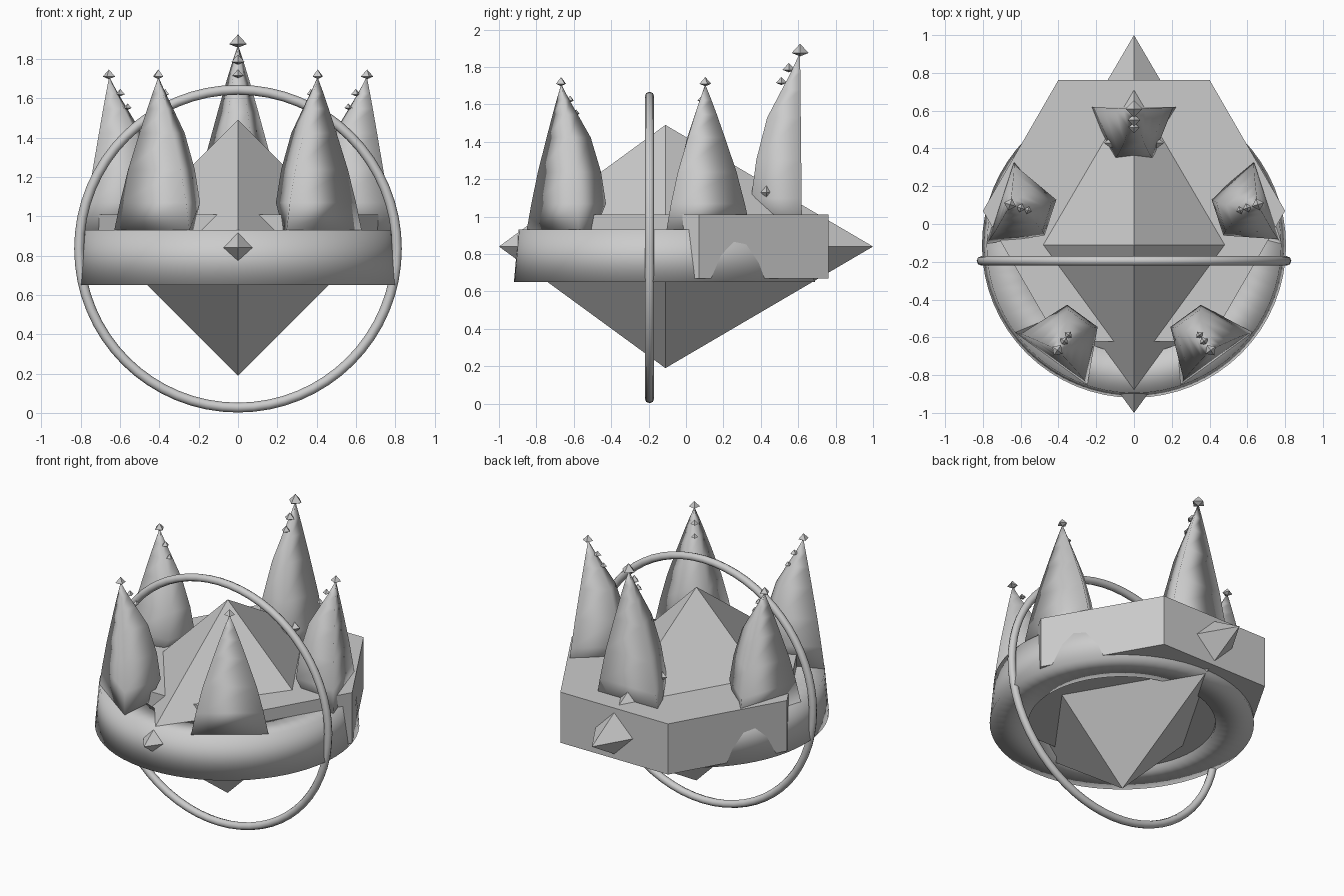
import bpy, bmesh, math
from mathutils import Matrix, Vector

cube = bpy.data.objects.get("Cube")
if cube:
    bpy.data.objects.remove(cube, do_unlink=True)

grey = bpy.data.materials.new("plain_grey")
grey.use_nodes = True
colour = (0.6, 0.6, 0.6, 1)
grey.diffuse_color = colour
grey.node_tree.nodes["Principled BSDF"].inputs["Base Color"].default_value = colour

CENTRE_Y = -0.11
BAND_TOP = 0.93


def make(name, bm, smooth=False):
    bmesh.ops.recalc_face_normals(bm, faces=bm.faces)
    mesh = bpy.data.meshes.new(name)
    bm.to_mesh(mesh)
    bm.free()
    mesh.materials.append(grey)
    for p in mesh.polygons:
        p.use_smooth = smooth
    obj = bpy.data.objects.new(name, mesh)
    bpy.context.scene.collection.objects.link(obj)
    return obj


def loft(bm, loops, close=False):
    """Skin a list of equal-length point loops, capping the ends unless closed."""
    rings = [[bm.verts.new(p) for p in loop] for loop in loops]
    pairs = list(zip(rings, rings[1:]))
    if close:
        pairs.append((rings[-1], rings[0]))
    else:
        bm.faces.new(rings[0])
        bm.faces.new(rings[-1])
    n = len(rings[0])
    for a, b in pairs:
        for i in range(n):
            j = (i + 1) % n
            bm.faces.new((a[i], a[j], b[j], b[i]))


def revolve(name, profile, steps, matrix, smooth):
    """Turn a closed (radius, height) profile around z, then place it."""
    bm = bmesh.new()
    loops = []
    for k in range(steps):
        a = math.tau * k / steps
        loops.append([(r * math.cos(a), r * math.sin(a), h) for r, h in profile])
    loft(bm, loops, close=True)
    bm.transform(matrix)
    return make(name, bm, smooth)


def octahedron(name, centre, x, front, back, up, down, turn=0.0):
    bm = bmesh.new()
    sides = [bm.verts.new(p) for p in ((x, 0, 0), (0, back, 0), (-x, 0, 0), (0, -front, 0))]
    for tip in (up, -down):
        v = bm.verts.new((0, 0, tip))
        for i in range(4):
            bm.faces.new((sides[i], sides[(i + 1) % 4], v))
    bm.transform(Matrix.Translation(centre) @ Matrix.Rotation(turn, 4, "Z"))
    return make(name, bm)


# Crown band with a slightly tapered wall
revolve("crown_band", [(0.57, 0.65), (0.805, 0.65), (0.78, BAND_TOP), (0.57, BAND_TOP)],
        64, Matrix.Translation((0, CENTRE_Y - 0.005, 0)), True)

# Upright hoop
tube = [(0.808 + 0.025 * math.cos(math.tau * i / 8), 0.025 * math.sin(math.tau * i / 8))
        for i in range(8)]
revolve("upright_hoop", tube, 64,
        Matrix.Translation((0, -0.195, 0.835)) @ Matrix.Rotation(math.pi / 2, 4, "X"), True)

# Hexagonal block
bm = bmesh.new()
bmesh.ops.create_cone(bm, cap_ends=True, segments=6, radius1=0.8, radius2=0.8, depth=0.34,
                      matrix=Matrix.Translation((0, 0.07, 0.84)) @ Matrix.Rotation(math.pi / 2, 4, "Z"))
# Put a corner on the x axis whichever way the primitive starts
corner = max(bm.verts, key=lambda v: v.co.x).co
if corner.x < 0.75:
    bmesh.ops.rotate(bm, verts=bm.verts, cent=(0, 0.07, 0), matrix=Matrix.Rotation(math.pi / 6, 3, "Z"))
make("hexagonal_block", bm)

# Large central jewel
octahedron("central_jewel", (0, CENTRE_Y, 0.84), 0.65, 0.89, 1.11, 0.65, 0.65)

# Spikes: (height share, half width share, inward depth)
SECTIONS = [(0, 1, 0.20), (0.18, 0.88, 0.27), (0.4, 0.7, 0.24), (0.64, 0.44, 0.18),
            (0.8, 0.26, 0.10), (0.9, 0.14, 0.05), (1, 0.01, 0.006)]


def spike(name, angle, apex, apex_radius, base_radius, half_width, gem):
    out = Vector((math.cos(angle), math.sin(angle), 0))
    side = Vector((-out.y, out.x, 0))
    middle = Vector((0, CENTRE_Y, 0))

    def place(radius, across, z):
        return middle + out * radius + side * across + Vector((0, 0, z))

    loops = []
    for share, width, depth in SECTIONS:
        z = BAND_TOP + (apex - BAND_TOP) * share
        r = base_radius + (apex_radius - base_radius) * share
        w = half_width * width
        loops.append([place(r, -w, z), place(r, w, z),
                      place(r - depth, w * 0.48, z), place(r - depth, -w * 0.48, z)])
    bm = bmesh.new()
    loft(bm, loops)
    make(name, bm, True)

    # Small gems on the tip and down the inner ridge
    for i, (inward, drop, size) in enumerate([(0, 0, 1), (0.06, 0.09, 0.75), (0.10, 0.16, 0.65)]):
        s = gem * size
        octahedron(f"{name}_gem_{i + 1}", place(apex_radius - inward, 0, apex + 0.01 - drop),
                   s, s, s, s * 1.1, s * 0.4, angle)


for label, sign in (("left", 1), ("right", -1)):
    for row, degrees in (("front", -54), ("side", 18)):
        a = math.radians(90 + sign * (degrees - 90))
        spike(f"{row}_{label}_spike", a, 1.7, 0.69, 0.745, 0.236, 0.033)
    # Diamonds on the flanks of the back spike
    octahedron(f"{label}_flank_gem", (sign * 0.12, 0.43, 1.13), 0.04, 0.03, 0.03, 0.035, 0.035)

spike("back_spike", math.pi / 2, 1.865, 0.72, 0.73, 0.236, 0.045)
